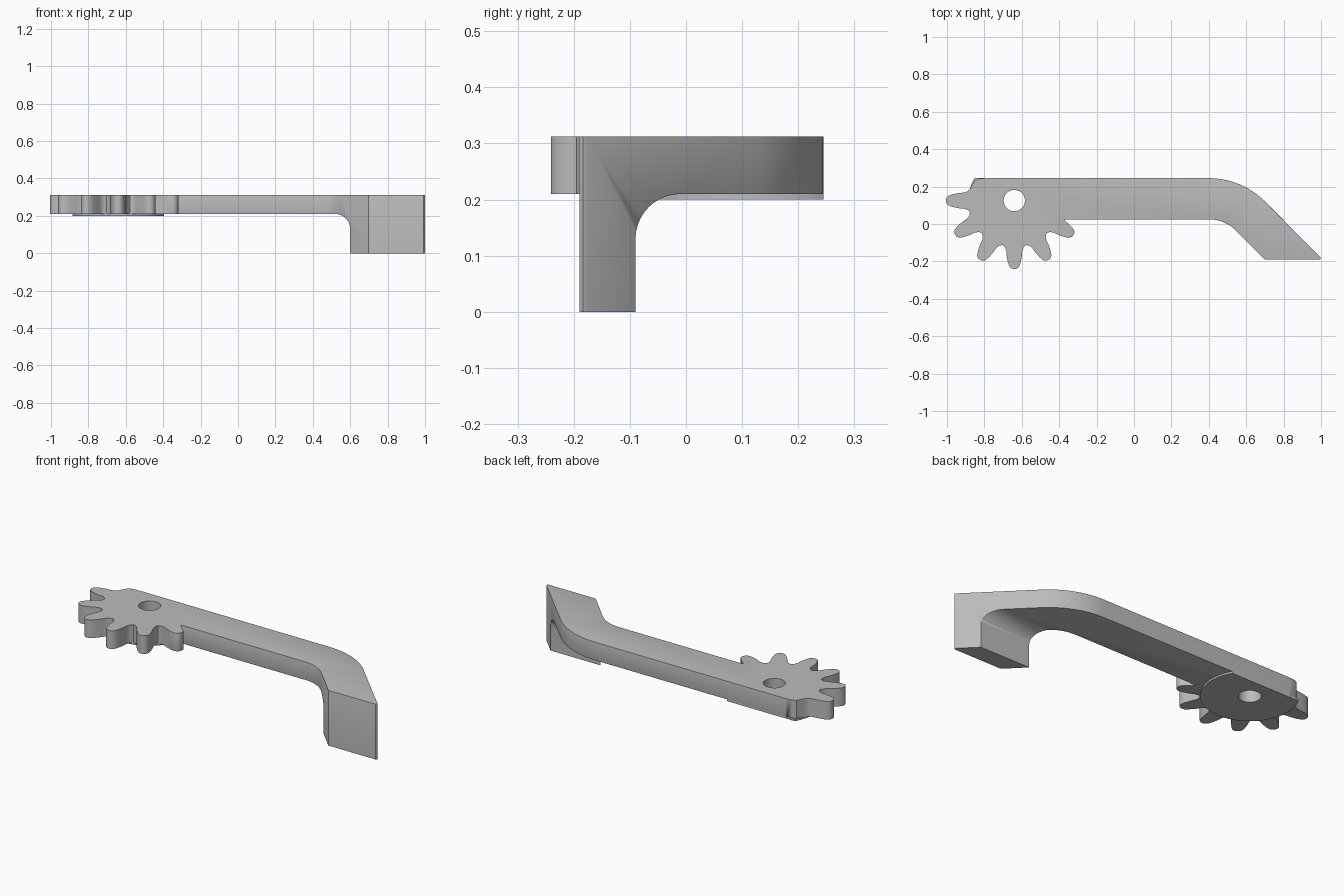
import bpy, bmesh, math
from mathutils import Vector

cube = bpy.data.objects.get("Cube")
if cube:
    bpy.data.objects.remove(cube, do_unlink=True)

grey = bpy.data.materials.new("plain_grey")
grey.use_nodes = True
grey.diffuse_color = (0.5, 0.5, 0.5, 1)
grey.node_tree.nodes["Principled BSDF"].inputs["Base Color"].default_value = (0.5, 0.5, 0.5, 1)

GX, GY = -0.64, 0.125              # gear centre
BACK, FRONT = 0.245, 0.025         # long sides of the arm
LOW, TOP = 0.21, 0.3125            # arm thickness


def arc(cx, cy, r, a0, a1, n):
    """Points along an arc, angles in degrees."""
    return [(cx + r * math.cos(math.radians(a0 + (a1 - a0) * i / n)),
             cy + r * math.sin(math.radians(a0 + (a1 - a0) * i / n))) for i in range(n + 1)]


def prism(name, points, vector):
    """Extrude a closed 3D polygon along a vector."""
    bm = bmesh.new()
    face = bm.faces.new([bm.verts.new(p) for p in points])
    ext = bmesh.ops.extrude_face_region(bm, geom=[face])
    bmesh.ops.translate(bm, vec=vector, verts=[g for g in ext["geom"] if isinstance(g, bmesh.types.BMVert)])
    bmesh.ops.recalc_face_normals(bm, faces=bm.faces)
    mesh = bpy.data.meshes.new(name)
    bm.to_mesh(mesh)
    bm.free()
    mesh.materials.append(grey)
    obj = bpy.data.objects.new(name, mesh)
    bpy.context.collection.objects.link(obj)
    return obj


def cut(obj, *cutters):
    """Subtract the cutters and keep the resulting mesh."""
    for c in cutters:
        mod = obj.modifiers.new("cut", "BOOLEAN")
        mod.operation, mod.solver, mod.object = "DIFFERENCE", "EXACT", c
    bpy.context.view_layer.update()
    deps = bpy.context.evaluated_depsgraph_get()
    mesh = bpy.data.meshes.new_from_object(obj.evaluated_get(deps))
    obj.modifiers.clear()
    obj.data = mesh


def smooth(obj):
    bpy.ops.object.select_all(action="DESELECT")
    obj.select_set(True)
    bpy.context.view_layer.objects.active = obj
    bpy.ops.object.shade_smooth_by_angle(angle=math.radians(32))


# Tooth outline: half width and radius, from root to tip
flank = [(0.0634, 0.237), (0.05, 0.249), (0.043, 0.268), (0.041, 0.295),
         (0.034, 0.33), (0.025, 0.354), (0.012, 0.364)]
tooth = [(-w, r) for w, r in flank] + [(0, 0.366)] + [(w, r) for w, r in reversed(flank)]
outline = []
for k in range(6):
    a = math.radians(180 + 30 * k)
    for w, r in tooth[(1 if k else 0):]:
        p = (GX + r * math.cos(a) - w * math.sin(a), GY + r * math.sin(a) + w * math.cos(a))
        if k < 5 or w < 0 or p[1] < FRONT:
            outline.append(p)

# Arm outline: straight front, 45 degree bend, slanted tip, straight back
outline += [(-0.375, FRONT)]
outline += arc(0.4, -0.18, 0.205, 90, 45, 10)
outline += [(0.698, -0.19), (0.993, -0.19), (1.0, -0.184), (0.996, -0.176)]
outline += arc(0.4, -0.18, 0.425, 45, 90, 14)
outline += [(-0.8, BACK), (-0.83, 0.242), (-0.853, 0.231), (-0.864, 0.211)]

arm = prism("geared_arm", [(x, y, 0) for x, y in outline], (0, 0, TOP))

# Cutters: space below the arm, rounded space behind the leg, pivot hole
under = prism("underside_cutter", [(-1.2, -0.5, -0.1), (0.3, -0.5, -0.1),
                                   (0.3, 0.5, -0.1), (-1.2, 0.5, -0.1)], (0, 0, LOW + 0.1))
profile = [(-0.09, -0.1)] + arc(-0.01, 0.13, 0.08, 180, 90, 10) + [(0.5, LOW), (0.5, -0.1)]
behind = prism("leg_fillet_cutter", [(0.2, y, z) for y, z in profile], (1, 0, 0))
hole = prism("hole_cutter", [(x, y, 0) for x, y in arc(GX, GY, 0.057, 0, 360, 40)[:-1]], (0, 0, 0.5))
cut(arm, under, behind, hole)

# Small rounding on the long edges of the arm
bm = bmesh.new()
bm.from_mesh(arm.data)
bmesh.ops.remove_doubles(bm, verts=bm.verts, dist=0.0002)
bmesh.ops.dissolve_limit(bm, angle_limit=0.01, verts=bm.verts, edges=bm.edges)


def is_rounded(e):
    a, b = (v.co for v in e.verts)
    on_arm = all(v.x > -0.38 or v.y > BACK - 0.002 for v in (a, b))
    d: Vector = b - a
    return (on_arm and min(a.z, b.z) > 0.12 and abs(d.z) < 0.9 * d.length
            and e.calc_face_angle(0) > math.radians(40))


bmesh.ops.bevel(bm, geom=[e for e in bm.edges if is_rounded(e)], offset=0.008,
                segments=3, profile=0.5, affect="EDGES", clamp_overlap=True)
bm.to_mesh(arm.data)
bm.free()
smooth(arm)

# Thin spacer disc under the gear, trimmed flush with the back of the arm
disc = [(x, min(y, BACK)) for x, y in arc(GX, GY, 0.245, 0, 360, 72)[:-1]]
spacer = prism("spacer_disc", [(x, y, 0.2) for x, y in disc], (0, 0, 0.0105))
cut(spacer, hole)
smooth(spacer)

for helper in (under, behind, hole):
    bpy.data.objects.remove(helper, do_unlink=True)
